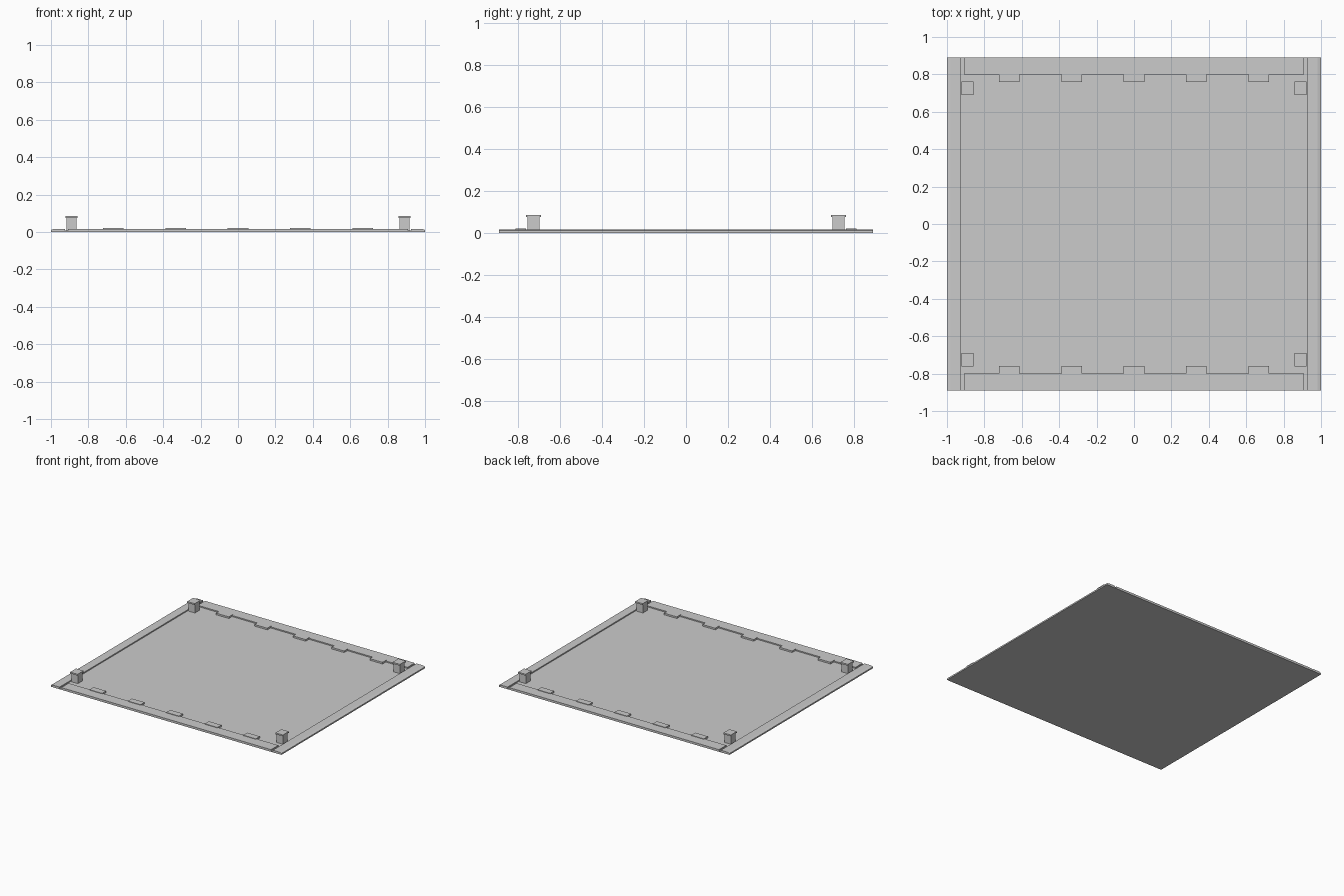
import bpy
import bmesh

if "Cube" in bpy.data.objects:
    bpy.data.objects.remove(bpy.data.objects["Cube"], do_unlink=True)

grey = bpy.data.materials.new("light grey")
grey.use_nodes = True
colour = (0.6, 0.6, 0.6, 1)
grey.diffuse_color = colour
grey.node_tree.nodes["Principled BSDF"].inputs["Base Color"].default_value = colour


def finish(name, bm):
    bmesh.ops.recalc_face_normals(bm, faces=bm.faces)
    mesh = bpy.data.meshes.new(name)
    bm.to_mesh(mesh)
    bm.free()
    mesh.materials.append(grey)
    obj = bpy.data.objects.new(name, mesh)
    bpy.context.collection.objects.link(obj)
    return obj


def box(name, x, y, z):
    """Box from (low, high) ranges on each axis."""
    bm = bmesh.new()
    bmesh.ops.create_cube(bm, size=1)
    for v in bm.verts:
        v.co = [r[0] if c < 0 else r[1] for c, r in zip(v.co, (x, y, z))]
    return finish(name, bm)


def span(centre, size):
    return (centre - size / 2, centre + size / 2)


W, D = 1.0, 0.89
FLOOR, RIM, TAB = 0.008, 0.017, 0.021

# Base panel
box("base_panel", (-W, W), (-D, D), (0, FLOOR))

# Side rims with a bevelled outer edge, running the full depth
for side, sx in (("right", -1), ("left", 1)):
    bm = bmesh.new()
    profile = [(W, FLOOR), (W, 0.011), (0.98, RIM), (0.925, RIM), (0.925, FLOOR)]
    face = bm.faces.new([bm.verts.new((sx * x, -D, z)) for x, z in profile])
    ext = bmesh.ops.extrude_face_region(bm, geom=[face])
    moved = [g for g in ext["geom"] if isinstance(g, bmesh.types.BMVert)]
    bmesh.ops.translate(bm, verts=moved, vec=(0, 2 * D, 0))
    finish(side + "_rim", bm)

# Front and back rims, each with five snap tabs reaching inward
for end, sy in (("front", -1), ("back", 1)):
    box(end + "_rim", (-0.91, 0.91), sorted((sy * 0.80, sy * D)), (FLOOR, RIM))
    for i in range(5):
        box(f"{end}_tab_{i + 1}", span((i - 2) / 3, 0.11),
            sorted((sy * 0.76, sy * 0.81)), (FLOOR, TAB))

# Corner posts with wider caps
for end, sy in (("front", -1), ("back", 1)):
    for side, sx in (("right", -1), ("left", 1)):
        x, y = sx * 0.89, sy * 0.725
        box(f"{end}_{side}_post", span(x, 0.055), span(y, 0.055), (FLOOR, 0.077))
        box(f"{end}_{side}_cap", span(x, 0.065), span(y, 0.073), (0.075, 0.086))
